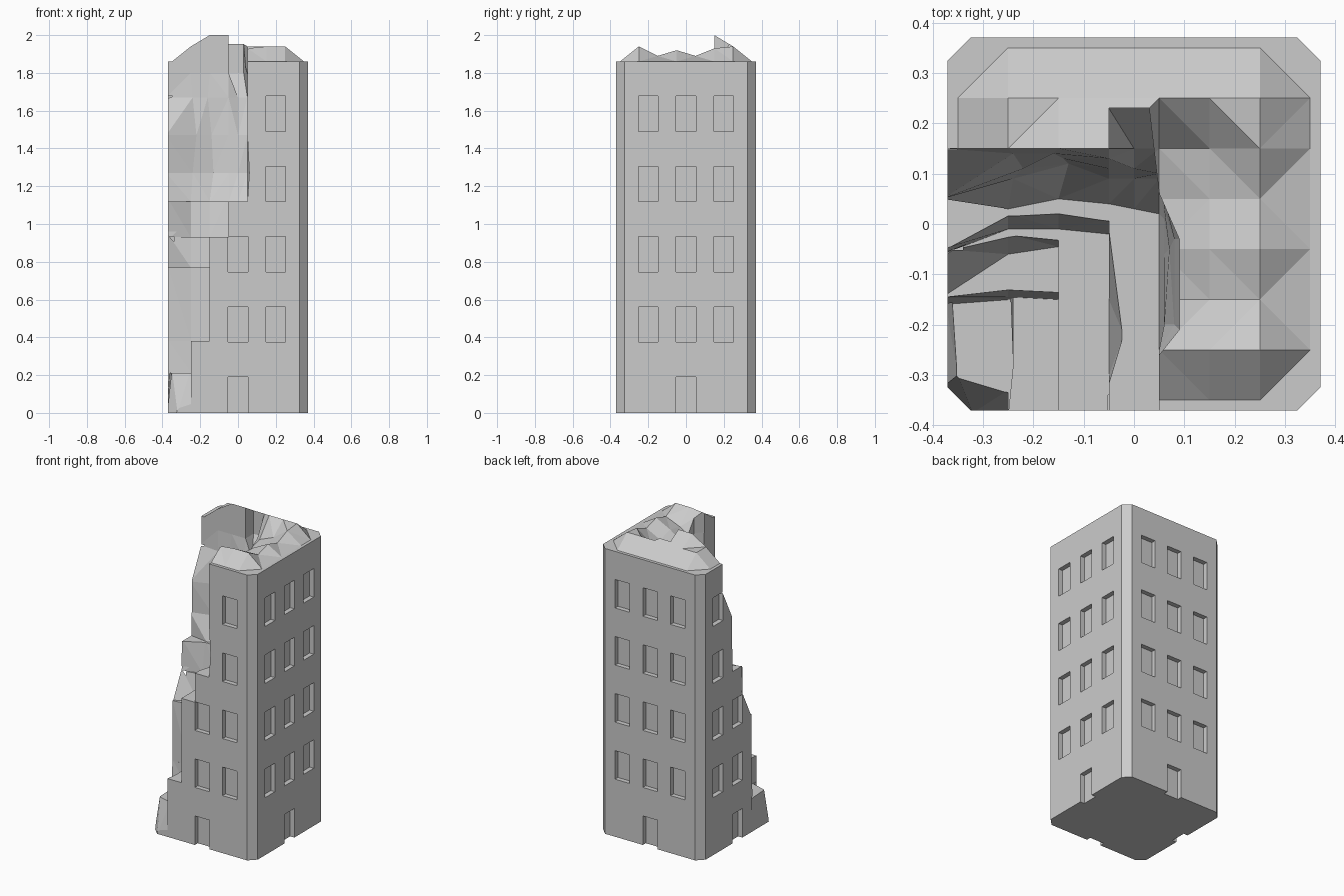
import bpy, bmesh, math
from mathutils import Matrix

cube = bpy.data.objects.get("Cube")
if cube:
    bpy.data.objects.remove(cube, do_unlink=True)

HALF, CHAMFER, FLOOR = 0.37, 0.045, 0.186
SKY = 2.3

concrete = bpy.data.materials.new("grey_concrete")
concrete.use_nodes = True
color = (0.6, 0.6, 0.6, 1)
concrete.diffuse_color = color
concrete.node_tree.nodes["Principled BSDF"].inputs["Base Color"].default_value = color


def finish(name, bm):
    bmesh.ops.recalc_face_normals(bm, faces=bm.faces)
    mesh = bpy.data.meshes.new(name)
    bm.to_mesh(mesh)
    bm.free()
    mesh.materials.append(concrete)
    obj = bpy.data.objects.new(name, mesh)
    bpy.context.scene.collection.objects.link(obj)
    return obj


def loft(name, rings):
    """Closed solid through equally long rings of points."""
    bm = bmesh.new()
    loops = [[bm.verts.new(p) for p in ring] for ring in rings]
    n = len(loops[0])
    for low, high in zip(loops, loops[1:]):
        for i in range(n):
            j = (i + 1) % n
            bm.faces.new((low[i], low[j], high[j], high[i]))
    bm.faces.new(loops[0])
    bm.faces.new(loops[-1])
    bmesh.ops.triangulate(bm, faces=bm.faces)
    return finish(name, bm)


def subtract(target, cutter):
    cutter.hide_render = True
    mod = target.modifiers.new("cut", 'BOOLEAN')
    mod.operation, mod.solver, mod.object = 'DIFFERENCE', 'EXACT', cutter
    bpy.context.view_layer.update()
    graph = bpy.context.evaluated_depsgraph_get()
    mesh = bpy.data.meshes.new_from_object(target.evaluated_get(graph))
    target.modifiers.clear()
    target.data = mesh
    bpy.data.objects.remove(cutter, do_unlink=True)


def collapse(name, *levels):
    """Cutter for the missing corner: each level is a height and the broken
    line running from the side wall round to the front wall."""
    rings = []
    for z, line in levels:
        around = line + [(line[-1][0], -0.5), (-0.5, -0.5), (-0.5, line[0][1])]
        rings.append([(x, y, z) for x, y in around])
    return loft(name, rings)


# Tower block with chamfered corners
a, b = HALF, HALF - CHAMFER
plan = [(a, -b), (a, b), (b, a), (-b, a), (-a, b), (-a, -b), (-b, -a), (b, -a)]
tower = loft("ruined_tower", [[(x, y, z) for x, y in plan] for z in (0, 2.1)])

# Broken roof: rim sloping up to a ridge, sagging deck inside
columns = [-0.25, -0.15, -0.05, 0.05, 0.15, 0.25]
roof_rows = {
    -0.25: [1.94, 1.94, 1.94, 1.93, 1.94, 1.94],
    -0.15: [1.9, 1.9, 1.9, 1.79, 1.85, 1.89],
    -0.05: [1.9, 1.9, 1.9, 1.80, 1.87, 1.92],
    0.05: [1.9, 1.9, 1.9, 1.79, 1.84, 1.89],
    0.15: [1.94, 2.0, 2.0, 1.82, 1.86, 1.93],
    0.25: [1.94, 1.94, 1.94, 1.94, 1.94, 1.94],
}
EAVE = 1.86
xs = [-0.5, -0.35] + columns + [0.35, 0.5]
ys = [-0.5, -0.35] + list(roof_rows) + [0.35, 0.5]
bm = bmesh.new()
grid = []
for y in ys:
    inner = roof_rows.get(y, [EAVE] * len(columns))
    heights = [EAVE, EAVE] + inner + [EAVE, EAVE]
    grid.append([bm.verts.new((x, y, z)) for x, z in zip(xs, heights)])
for r0, r1 in zip(grid, grid[1:]):
    for i in range(len(xs) - 1):
        p, q, r, s = r0[i], r0[i + 1], r1[i + 1], r1[i]
        # fold each cell along its more level diagonal
        if abs(p.co.z - r.co.z) < abs(q.co.z - s.co.z):
            cells = (p, q, r), (p, r, s)
        else:
            cells = (p, q, s), (q, r, s)
        for cell in cells:
            bm.faces.new(cell)
top = bmesh.ops.extrude_face_region(bm, geom=bm.faces[:])
for v in top["geom"]:
    if isinstance(v, bmesh.types.BMVert):
        v.co.z = SKY
subtract(tower, finish("roof_cutter", bm))

# Collapsed corner, tier by tier from the top down
crest = [(-.38, .15), (-.25, .15), (-.15, .15), (-.05, .15), (-.05, .23),
         (.03, .23), (.05, .06), (.09, -.03), (.09, -.21), (.05, -.26), (.05, -.38)]
tail = [(.05, -.25), (.05, -.38)]
subtract(tower, collapse(
    "upper_collapse",
    (SKY, crest), (1.8, crest),
    (1.67, [(-.38, .15), (-.24, .14), (-.16, .14), (-.05, .13), (0, .15),
            (.05, .15), (.06, .05), (.08, -.03), (.08, -.2)] + tail),
    (1.47, [(-.38, .05), (-.22, .11), (-.14, .13), (-.05, .11), (0, .11),
            (.05, .1), (.06, .03), (.07, -.05), (.06, -.2)] + tail),
    (1.27, [(-.38, .05), (-.24, .09), (-.13, .12), (-.05, .09), (0, .09),
            (.05, .09), (.06, .01), (.06, -.06), (.06, -.2), (.06, -.25), (.06, -.38)]),
    (1.12, [(-.38, .05), (-.25, .03), (-.15, .05), (-.05, .04), (0, .03),
            (.05, .02), (.05, -.03), (.05, -.08), (.05, -.2)] + tail)))
subtract(tower, collapse(
    "shelf_collapse",
    (1.15, [(-.38, -.05), (-.25, .02), (-.15, .025), (-.05, .01), (-.02, -.22), (-.05, -.32), (-.05, -.38)]),
    (.93, [(-.38, -.06), (-.25, -.01), (-.15, -.01), (-.05, -.02), (-.05, -.15), (-.05, -.3), (-.05, -.38)])))
subtract(tower, collapse(
    "middle_collapse",
    (.96, [(-.38, -.05), (-.25, -.02), (-.15, -.03), (-.15, -.15), (-.15, -.38)]),
    (.77, [(-.38, -.145), (-.25, -.06), (-.15, -.045), (-.15, -.15), (-.15, -.38)])))
subtract(tower, collapse(
    "lower_collapse",
    (.8, [(-.38, -.145), (-.25, -.13), (-.15, -.135), (-.15, -.38)]),
    (.38, [(-.38, -.145), (-.25, -.145), (-.15, -.15), (-.15, -.38)])))
subtract(tower, collapse(
    "ground_collapse",
    (.4, [(-.38, -.145), (-.24, -.145), (-.24, -.28), (-.25, -.38)]),
    (.21, [(-.38, -.16), (-.245, -.15), (-.24, -.28), (-.25, -.38)])))
# Sloping rubble at the foot of the corner
subtract(tower, collapse(
    "foot_collapse",
    (.23, [(-.36, -.15), (-.35, -.3), (-.25, -.33), (-.25, -.38)]),
    (0, [(-.375, -.15), (-.375, -.32), (-.32, -.375), (-.25, -.38)])))

# Recessed windows and doors; the collapsed corner has lost its own
bays = (-0.2, 0, 0.2)
facades = {"front": 0, "left": 90, "back": 180, "right": 270}
bm = bmesh.new()


def opening(angle, offset, low, high):
    size = Matrix.Diagonal((0.104, 0.06, high - low, 1))
    place = Matrix.Translation((offset, -HALF, (low + high) / 2))
    turn = Matrix.Rotation(math.radians(angle), 4, 'Z')
    bmesh.ops.create_cube(bm, size=1, matrix=turn @ place @ size)


for side, angle in facades.items():
    opening(angle, 0, -0.05, FLOOR + 0.003)
    for storey in range(4):
        sill = FLOOR * 2 * (storey + 1) + 0.003
        for bay in bays:
            toward_corner = {"front": bay, "right": -bay}.get(side, 1)
            if toward_corner < -0.1 or (toward_corner == 0 and storey > 1):
                continue
            opening(angle, bay, sill, sill + FLOOR)
subtract(tower, finish("opening_cutter", bm))

# Tidy the flat faces left by the cuts
bm = bmesh.new()
bm.from_mesh(tower.data)
bmesh.ops.remove_doubles(bm, verts=bm.verts, dist=0.0002)
bmesh.ops.dissolve_limit(bm, angle_limit=math.radians(0.5), verts=bm.verts, edges=bm.edges)
for face in bm.faces:
    face.smooth = False
    face.material_index = 0
bm.to_mesh(tower.data)
bm.free()
